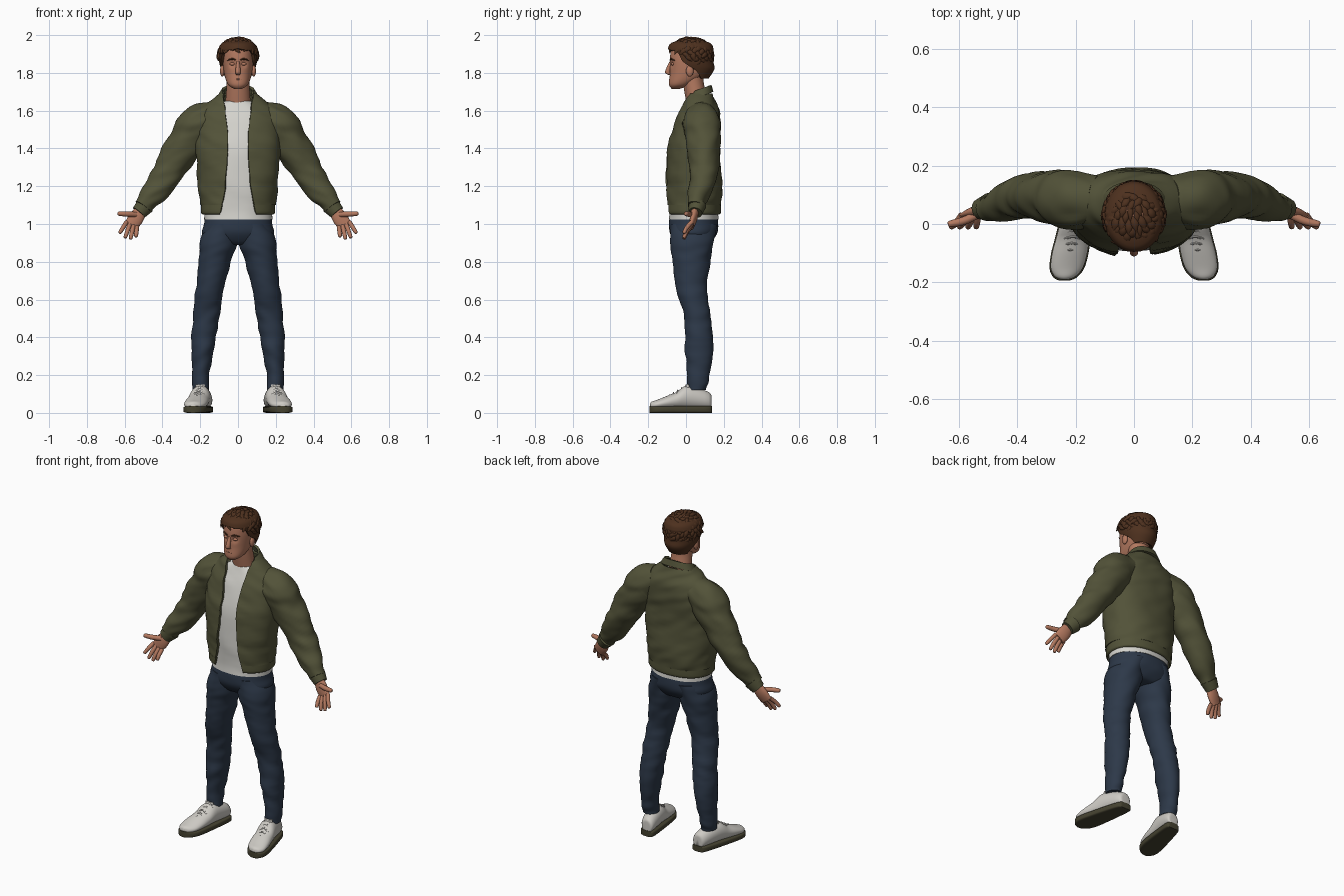
import bpy, math, random
from mathutils import Vector, noise

random.seed(4)
cube = bpy.data.objects.get("Cube")
if cube:
    bpy.data.objects.remove(cube)
Y, Z = Vector((0, 1, 0)), Vector((0, 0, 1))


def material(name, *rgb):
    mat = bpy.data.materials.new(name)
    mat.use_nodes = True
    mat.diffuse_color = (*rgb, 1)
    mat.node_tree.nodes["Principled BSDF"].inputs["Base Color"].default_value = (*rgb, 1)
    return mat


OLIVE = material("olive_cloth", .085, .085, .04)
DENIM = material("navy_denim", .026, .04, .066)
WHITE = material("white_cotton", .66, .65, .61)
LEATHER = material("white_leather", .62, .6, .56)
SOLE = material("dark_sole", .06, .055, .03)
SKIN = material("skin", .45, .19, .115)
HAIR = material("brown_hair", .075, .03, .013)


def spline(rows, steps):
    """Catmull-Rom curve through rows of numbers."""
    padded = [rows[0], *rows, rows[-1]]
    out = []
    for before, start, end, after in zip(padded, padded[1:], padded[2:], padded[3:]):
        for k in range(steps):
            t = k / steps
            out.append([b + t / 2 * (c - a + t * (2 * a - 5 * b + 4 * c - d + t * (3 * (b - c) + d - a)))
                        for a, b, c, d in zip(before, start, end, after)])
    return out + [list(rows[-1])]


def loft(rows, sides=32, ref=Y, axis=None, power=2, fold=0, steps=4, warp=None):
    """Skin over rings: x, y, z, half width, half depth and maybe a front opening in radians."""
    rings = spline(rows, steps)
    is_open = len(rows[0]) > 5
    count = sides + is_open
    last = len(rings) - 1
    verts, faces = [], []
    for i, ring in enumerate(rings):
        centre = Vector(ring[:3])
        ahead, behind = rings[min(i + 1, last)], rings[max(i - 1, 0)]
        along = axis or (Vector(ahead[:3]) - Vector(behind[:3])).normalized()
        depth = (ref - along * ref.dot(along)).normalized()
        width = depth.cross(along)
        start = max(ring[5], 0) if is_open else 0
        for j in range(count):
            angle = start + 2 * (math.pi - start) * j / sides
            s, c = math.sin(angle), math.cos(angle)
            offset = (width * max(ring[3], .001) * math.copysign(abs(s) ** (2 / power), s)
                      - depth * max(ring[4], .001) * math.copysign(abs(c) ** (2 / power), c))
            point = centre + offset
            if fold:
                sample = Vector((point.x * 9, point.y * 9, point.z * 22 + point.x * 8))
                point += offset.normalized() * fold * noise.noise(sample)
            verts.append(warp(point) if warp else point)
    for i in range(last):
        for j in range(sides):
            a, b = i * count + j, i * count + (j + 1) % count
            faces.append((a, b, b + count, a + count))
    if not is_open:
        faces.append(tuple(reversed(range(sides))))
        faces.append(tuple(range(len(verts) - sides, len(verts))))
    return verts, faces


def blob(x, y, z, width, depth, height):
    angles = [math.pi * i / 8 for i in range(9)]
    return loft([(x, y, z - height * math.cos(t), width * math.sin(t), depth * math.sin(t))
                 for t in angles], 16, axis=Z, steps=1)


def part(name, mat, lofts, side=1, thick=0):
    """Join lofts into one smooth object; side -1 mirrors it across x."""
    verts, faces = [], []
    for points, polygons in lofts:
        first = len(verts)
        verts += [(p.x * side, p.y, p.z) for p in points]
        for polygon in polygons:
            order = polygon if side > 0 else reversed(polygon)
            faces.append(tuple(first + index for index in order))
    mesh = bpy.data.meshes.new(name)
    mesh.from_pydata(verts, [], faces)
    mesh.materials.append(mat)
    ob = bpy.data.objects.new(name, mesh)
    bpy.context.collection.objects.link(ob)
    bpy.ops.object.select_all(action='DESELECT')
    ob.select_set(True)
    bpy.context.view_layer.objects.active = ob
    if thick:
        mod = ob.modifiers.new("thickness", 'SOLIDIFY')
        mod.thickness, mod.offset = thick, -1
        bpy.ops.object.modifier_apply(modifier=mod.name)
    bpy.ops.object.shade_smooth_by_angle(angle=math.radians(50))


def torso(rows, opened, **options):
    """Horizontal torso rings from height, half width, half depth; the chest leans back."""
    rings = []
    for z, width, depth in rows:
        y = min(.04 + .15 * max(z - 1.4, 0), .07)
        gap = .047 + .35 * (z - 1.4) ** 2
        ring = (0, y, z, width, depth)
        rings.append((*ring, math.asin(gap / width)) if opened else ring)
    return loft(rings, 72, axis=Z, power=2.2, **options)


# Open jacket with hem band and collar
shell = [(1.1, .2, .145), (1.2, .21, .15), (1.4, .225, .14), (1.53, .22, .125),
         (1.6, .2, .105), (1.65, .15, .085), (1.69, .1, .07)]
hem = [(1.05, .185, .135), (1.06, .195, .145), (1.1, .195, .145)]
collar = [(1.67, .11, .075), (1.71, .085, .065)]
part("jacket_body", OLIVE, [torso(shell, True, fold=.009, steps=8)], thick=.014)
part("jacket_hem", OLIVE, [torso(hem, True)], thick=.012)
part("jacket_collar", OLIVE, [torso(collar, True, warp=lambda p: p + Z * (p.y - .06) * .35)], thick=.014)

# Shirt follows the jacket a little further in
inner = [(z, width - .02, depth - .018) for z, width, depth in shell[:5]]
part("shirt", WHITE, [torso([(1.025, .18, .13), *inner, (1.65, .08, .065)], False, fold=.004)])

# Hips
hips = [(1.05, .175, .125), (1, .18, .13), (.95, .19, .125), (.9, .15, .09), (.89, .1, .06)]
part("trouser_hips", DENIM, [torso(hips[::-1], False, fold=.003)])

# Legs: height, centre y, half width, half depth; they spread towards the feet
leg_rows = [(1, .04, .085, .12), (.9, .03, .1, .115), (.8, .03, .085, .1), (.65, .03, .075, .08),
            (.5, .06, .07, .07), (.35, .07, .06, .075), (.2, .065, .045, .06), (.12, .06, .045, .05)]
leg = [(.2 - .12 * z * z, y, z, width, depth) for z, y, width, depth in leg_rows]

# Arms: path and radius
arm_rows = [(.12, .08, 1.57, .085), (.2, .08, 1.53, .105), (.26, .09, 1.45, .1),
            (.38, .09, 1.26, .08), (.5, .05, 1.09, .05)]
sleeve = [(*row, row[3] * .92) for row in arm_rows]
cuff = [(.49, .06, 1.1, .05, .047), (.525, .05, 1.06, .04, .036)]
palm = [(.51, .05, 1.08, .03, .02), (.54, .04, 1.03, .04, .02), (.57, .03, .99, .035, .012)]


def digit(base, tip, radius):
    """A slightly curled finger with a round end."""
    base, tip = Vector(base), Vector(tip)
    middle = (base + tip) / 2 - Y * .005
    end = tip + (tip - middle) * .15
    sizes = (1, 1, .8, .2)
    return loft([(*p, radius * s, radius * s) for p, s in zip((base, middle, tip, end), sizes)], 12)


fingers = [digit((.54, .03, 1.05), (.63, 0, 1.055), .014)]
for i in range(4):
    t = i / 3
    base = Vector((.59, .03, 1.01)).lerp(Vector((.535, .03, .985)), t)
    tip = Vector((.625, -.01, .955)).lerp(Vector((.54, -.01, .935)), t)
    fingers.append(digit(base, tip - Z * .02 * math.sin(math.pi * t), .0115))

# Shoes: y, top height, half width, from heel to toe; the toes turn out
shoe_rows = [(.135, .08, .015), (.12, .11, .04), (.01, .145, .053), (-.05, .11, .057),
             (-.1, .09, .06), (-.15, .07, .055), (-.18, .06, .035), (-.19, .05, .012)]
shoe = [(.2 - .2 * y, y, top / 2 + .01, width, top / 2 - .01) for y, top, width in shoe_rows]
sole = [(x, y * 1.02, .018, width + .004, .018) for x, y, z, width, depth in shoe]
tongue = [(.2, .01, .1, .03, .02), (.2, .01, .15, .025, .01)]
laces = []
for i in range(5):
    y = -.022 * i
    x, z = .2 - y * .2, .145 + y * .6
    laces.append(loft([(x + s * .03, y - .006 * s * s, z - .02 * s * s, .005, .004)
                       for s in (-1, 0, 1)], 8))

for side, tag in ((1, "left"), (-1, "right")):
    part(tag + "_trouser_leg", DENIM, [loft(leg, 40, axis=-Z, fold=.008, steps=8)], side)
    part(tag + "_sleeve", OLIVE, [loft(sleeve, 40, fold=.013, steps=12)], side)
    part(tag + "_cuff", OLIVE, [loft(cuff)], side)
    part(tag + "_hand", SKIN, [loft(palm, 24), *fingers], side)
    part(tag + "_shoe", LEATHER, [loft(shoe, ref=Z, axis=-Y), loft(tongue, axis=Z)], side)
    part(tag + "_laces", LEATHER, laces, side)
    part(tag + "_sole", SOLE, [loft(sole, ref=Z, axis=-Y, power=5)], side)
    part(tag + "_ear", SKIN, [blob(.083, .02, 1.81, .012, .02, .03)], side)
    part(tag + "_eyelid", SKIN, [blob(.03, -.07, 1.847, .015, .01, .008)], side)
    brow = [(.012, -.083, 1.868, .003, .004), (.032, -.078, 1.874, .005, .005), (.056, -.06, 1.866, .002, .004)]
    part(tag + "_eyebrow", HAIR, [loft(brow, 8)], side)

# Neck and head
neck = [(0, .07, 1.6, .07, .06), (0, .04, 1.74, .06, .055), (0, .04, 1.8, .06, .055)]
part("neck", SKIN, [loft(neck, axis=Z)])
head_rows = [(1.715, -.055, .02, .02), (1.74, -.03, .054, .06), (1.8, .015, .074, .1),
             (1.88, .025, .08, .11), (1.94, .025, .07, .095), (1.98, .025, .03, .04)]


def sockets(p):
    distance = math.hypot(abs(p.x) - .03, p.z - 1.847)
    return p + Y * .012 * math.exp(-(distance / .016) ** 2) if p.y < 0 else p


head = [(0, y, z, width, depth) for z, y, width, depth in head_rows]
part("head", SKIN, [loft(head, 64, axis=Z, power=2.2, steps=8, warp=sockets)])
nose = [(0, -.08, 1.86, .008, .008), (0, -.097, 1.805, .014, .014), (0, -.085, 1.79, .01, .01)]
part("nose", SKIN, [loft(nose, 20, axis=-Z)])
part("lips", SKIN, [blob(0, -.083, 1.766, .022, .007, .005), blob(0, -.082, 1.756, .018, .007, .006)])

# Hair: a cap open over the face, then swept locks
cap_rows = [(1.77, .05, .07, .07, 2), (1.82, .04, .09, .11, 1.6), (1.86, .03, .1, .115, 1.15),
            (1.91, .025, .1, .12, .9), (1.93, .025, .1, .12, 0), (1.96, .025, .08, .1, 0),
            (1.985, .025, .01, .01, 0)]
cap = [(0, y, z, width, depth, gap) for z, y, width, depth, gap in cap_rows]
part("hair_cap", HAIR, [loft(cap, 64, axis=Z)], thick=.02)
locks = []
total = 190
for i in range(total):
    height = 1 - 1.75 * (i + .5) / total
    angle, reach = i * 2.4, math.sqrt(1 - height * height)
    out = Vector((math.cos(angle) * reach, math.sin(angle) * reach, height))
    if out.y < .2 and out.z < (.3 if out.y < -.4 else -.2):
        continue
    root = Vector((out.x * .1, .026 + out.y * .112, 1.892 + out.z * .089))
    whorl = Z.cross(out) * random.uniform(-.9, .9)
    sweep = whorl - Z * .5 - Y * max(out.z, 0) * .7
    sweep = (sweep - out * sweep.dot(out)).normalized()
    size = random.uniform(.01, .016)
    tip = root + sweep * .028 + out * random.uniform(-.004, .01)
    path = [(root - sweep * .025, .4), (root + out * .005, 1), (tip, .15)]
    locks.append(loft([(*p, size * s, size * s * .6) for p, s in path], 8, ref=out, steps=3))
part("hair_locks", HAIR, locks)
